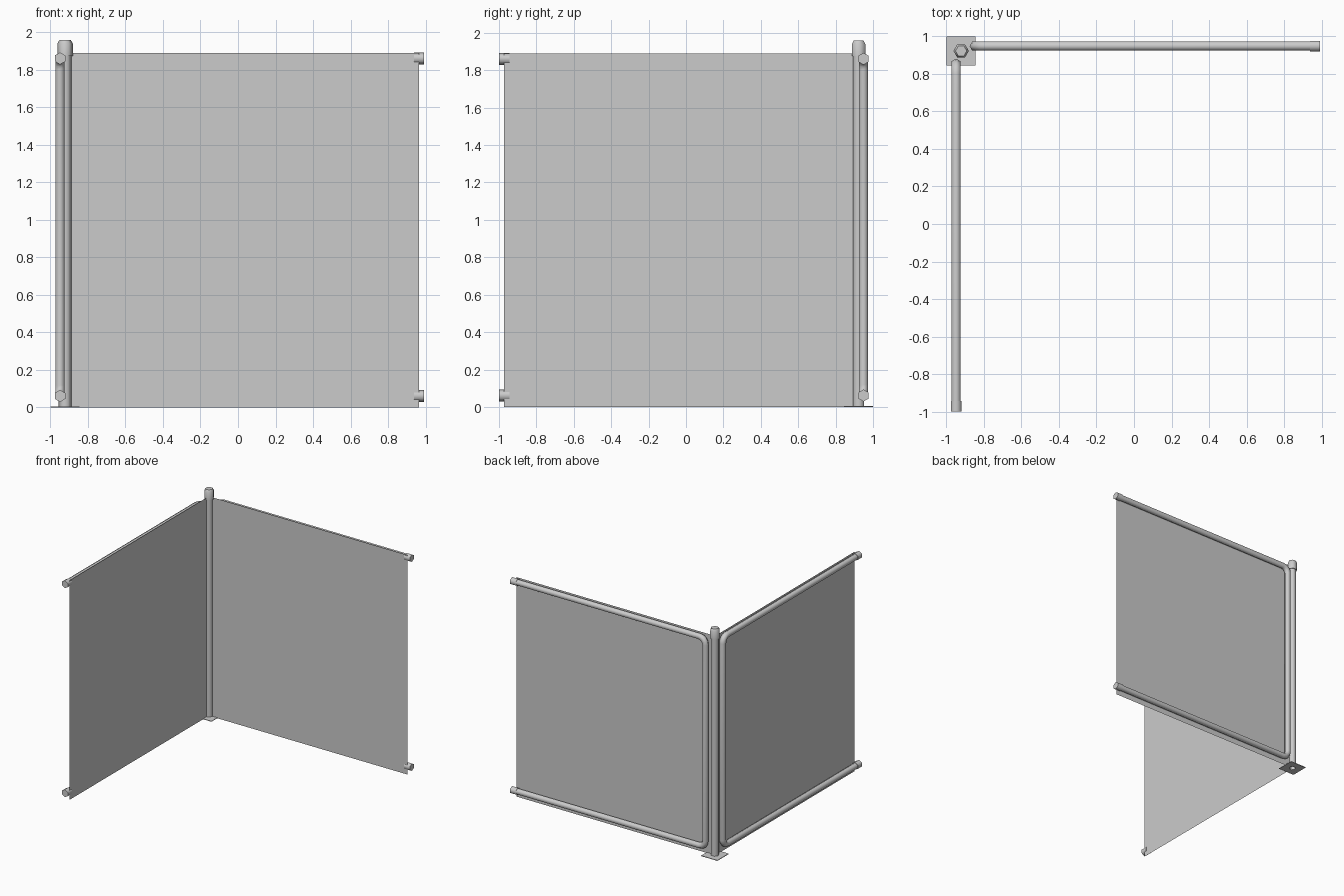
import bpy, bmesh
from math import sin, cos, pi, radians
from mathutils import Vector

if "Cube" in bpy.data.objects:
    bpy.data.objects.remove(bpy.data.objects["Cube"])

SIDES = 6
POST = Vector((-0.922, 0.923, 0))
Z_LOW, Z_TOP = 0.061, 1.861


def finish(name, bm):
    bmesh.ops.recalc_face_normals(bm, faces=bm.faces)
    me = bpy.data.meshes.new(name)
    bm.to_mesh(me)
    bm.free()
    ob = bpy.data.objects.new(name, me)
    bpy.context.collection.objects.link(ob)
    bpy.ops.object.select_all(action='DESELECT')
    bpy.context.view_layer.objects.active = ob
    ob.select_set(True)
    bpy.ops.object.shade_smooth_by_angle(angle=radians(62))
    return ob


def sweep(name, path, radii, side, caps=(True, True)):
    """Hexagonal tube along a flat path; side is the normal of the path's plane."""
    bm = bmesh.new()
    rings = []
    for i, p in enumerate(path):
        a = (p - path[i - 1]).normalized() if i else Vector()
        b = (path[i + 1] - p).normalized() if i < len(path) - 1 else Vector()
        out = side.cross((a + b).normalized())
        rings.append([bm.verts.new(p + radii[i] * (out * cos(2 * pi * k / SIDES)
                                                   + side * sin(2 * pi * k / SIDES)))
                      for k in range(SIDES)])
    for r, s in zip(rings, rings[1:]):
        for k in range(SIDES):
            j = (k + 1) % SIDES
            bm.faces.new((r[k], r[j], s[j], s[k]))
    if caps[0]:
        bm.faces.new(rings[0])
    if caps[1]:
        bm.faces.new(rings[-1])
    return finish(name, bm)


def panel(name, place, side, near, end, sheet_off, sheet_near, sheet_end):
    """U-shaped pipe frame, end collars and sheet; place(u, off, z) maps to world."""
    bend, steps = 0.055, 4
    sgn = 1 if end > near else -1
    path = [(end, Z_TOP)]
    for k in range(steps + 1):
        t = pi / 2 * k / steps
        path.append((near + sgn * bend * (1 - sin(t)), Z_TOP - bend * (1 - cos(t))))
    path += [(u, Z_LOW + Z_TOP - z) for u, z in reversed(path)]
    sweep(name + "_frame_pipe", [place(u, 0, z) for u, z in path], [0.027] * len(path), side)
    for label, z in (("upper", Z_TOP), ("lower", Z_LOW)):
        sweep(f"{name}_{label}_collar",
              [place(end - sgn * 0.055, 0, z), place(end, 0, z)], [0.032] * 2, side)
    bm = bmesh.new()
    bm.faces.new([bm.verts.new(place(u, sheet_off, z)) for u, z in
                  ((sheet_near, 0), (sheet_end, 0), (sheet_end, 1.89), (sheet_near, 1.89))])
    finish(name + "_sheet", bm)


# two panels meeting at the corner post, sheets on the inner side
panel("back_panel", lambda u, o, z: Vector((u, 0.949 + o, z)), Vector((0, 1, 0)),
      -0.85, 0.993, -0.0235, -0.9, 0.966)
panel("side_panel", lambda u, o, z: Vector((-0.949 + o, u, z)), Vector((1, 0, 0)),
      0.855, -1.0, 0.0235, 0.9, -0.972)

# corner post, open at the bottom, and chamfered cap
up = lambda z: POST + Vector((0, 0, z))
sweep("corner_post", [up(0), up(1.9)], [0.034] * 2, Vector((0, 1, 0)), (False, True))
sweep("post_cap", [up(1.875), up(1.94), up(1.96)], [0.041, 0.041, 0.03], Vector((0, 1, 0)))

# square foot plate with a hexagonal hole under the post
cu = bpy.data.curves.new("foot_plate", 'CURVE')
cu.dimensions, cu.fill_mode, cu.extrude = '2D', 'BOTH', 0.0025
square = [(-0.077, -0.077), (0.077, -0.077), (0.077, 0.077), (-0.077, 0.077)]
hole = [(0.026 * cos(pi * k / 3), 0.026 * sin(pi * k / 3)) for k in range(6)]
for pts in (square, hole):
    sp = cu.splines.new('POLY')
    sp.points.add(len(pts) - 1)
    for p, (x, y) in zip(sp.points, pts):
        p.co = (x, y, 0, 1)
    sp.use_cyclic_u = True
plate = bpy.data.objects.new("foot_plate", cu)
plate.location = POST + Vector((0, 0, 0.0025))
bpy.context.collection.objects.link(plate)
